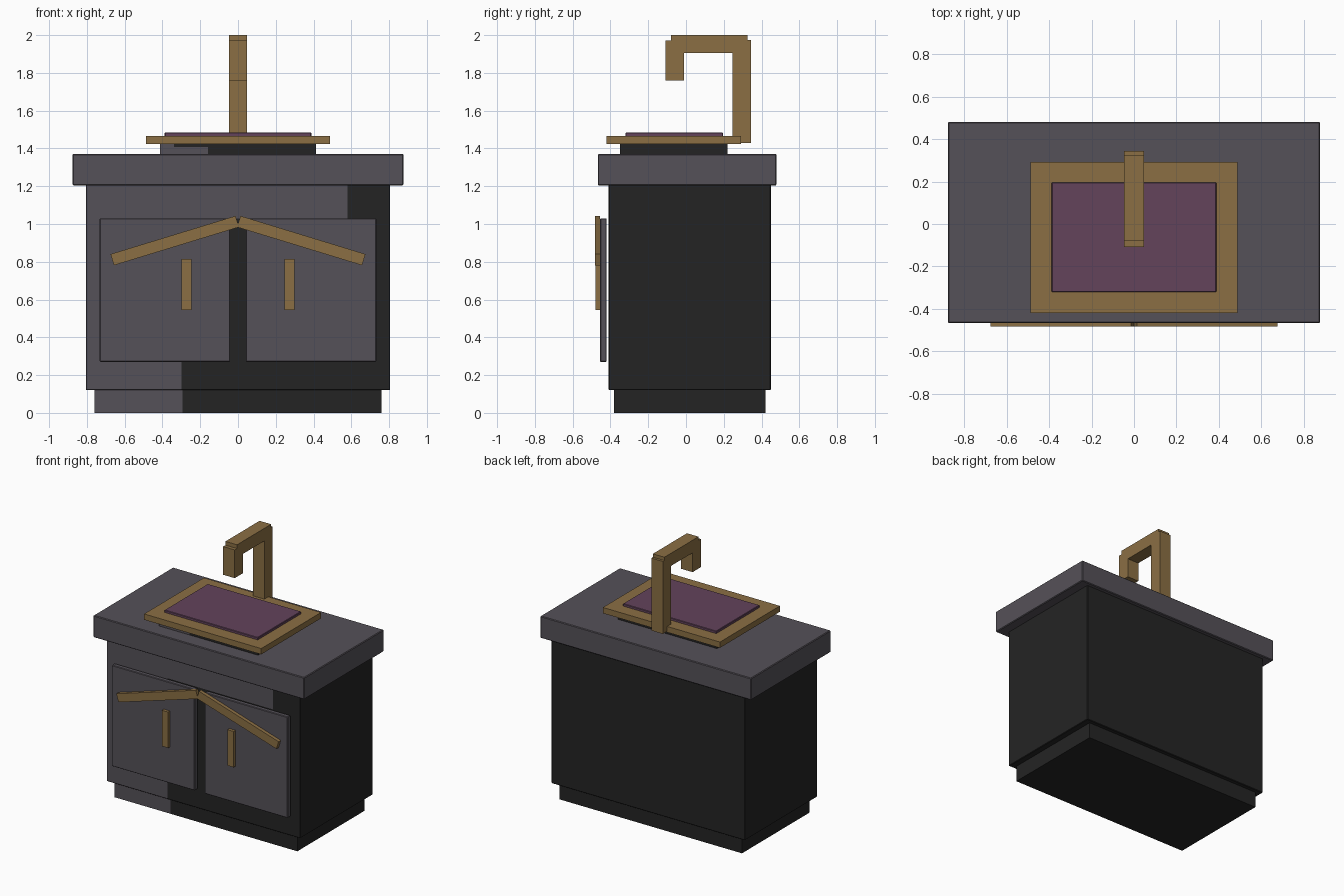
import bpy, bmesh, math
from mathutils import Vector, Matrix

if "Cube" in bpy.data.objects:
    bpy.data.objects.remove(bpy.data.objects["Cube"])


def srgb(r, g, b):
    f = lambda c: c / 12.92 if c <= 0.04045 else ((c + 0.055) / 1.055) ** 2.4
    return (f(r / 255), f(g / 255), f(b / 255), 1.0)


def material(name, rgb):
    m = bpy.data.materials.new(name)
    m.diffuse_color = srgb(*rgb)
    m.use_nodes = True
    m.node_tree.nodes["Principled BSDF"].inputs["Base Color"].default_value = m.diffuse_color
    return m


grey = material("slate_grey", (85, 81, 88))
black = material("charcoal_black", (36, 36, 36))
brass = material("brass", (139, 111, 68))
purple = material("plum", (99, 67, 91))


def box(name, lo, hi, mats, cuts=(), rule=None, bevel=0.0, matrix=None):
    """Box from two corners; cuts are (axis, value) planes, rule picks the material of a face."""
    lo, hi = Vector(lo), Vector(hi)
    bm = bmesh.new()
    bmesh.ops.create_cube(bm, size=1)
    for v in bm.verts:
        v.co = (lo + hi) / 2 + Vector(a * b for a, b in zip(v.co, hi - lo))
    for axis, value in cuts:
        co, no = Vector((0, 0, 0)), Vector((0, 0, 0))
        co[axis], no[axis] = value, 1
        bmesh.ops.bisect_plane(bm, geom=bm.verts[:] + bm.edges[:] + bm.faces[:],
                               plane_co=co, plane_no=no)
    bm.normal_update()
    if rule:
        for f in bm.faces:
            f.material_index = rule(f.calc_center_median(), f.normal)
    if matrix:
        bm.transform(matrix)
    mesh = bpy.data.meshes.new(name)
    bm.to_mesh(mesh)
    bm.free()
    for m in mats:
        mesh.materials.append(m)
    ob = bpy.data.objects.new(name, mesh)
    bpy.context.collection.objects.link(ob)
    if bevel:
        mod = ob.modifiers.new("edge", 'BEVEL')
        mod.width, mod.segments = bevel, 1
        mod.limit_method = 'ANGLE'
    return ob


def front_grey(test):
    return lambda c, n: 1 if n.y < -0.5 and test(c) else 0


# cabinet: black, with grey areas on the front
box("plinth", (-0.76, -0.38, 0), (0.76, 0.42, 0.13), [black, grey],
    [(0, -0.295)], front_grey(lambda c: c.x < -0.295))
box("cabinet_body", (-0.805, -0.41, 0.12), (0.805, 0.45, 1.21), [black, grey],
    [(0, -0.3), (0, 0.58), (2, 0.27), (2, 1.03)],
    front_grey(lambda c: c.x < -0.3 or (c.z > 1.03 and c.x < 0.58)), bevel=0.004)
box("countertop", (-0.877, -0.467, 1.205), (0.877, 0.48, 1.37), [grey], bevel=0.005)

# doors and handles on both sides
slope = math.radians(17)
for s, side in ((-1, "left"), (1, "right")):
    x0, x1 = sorted((s * 0.042, s * 0.732))
    box(side + "_door", (x0, -0.455, 0.27), (x1, -0.42, 1.03), [grey], bevel=0.004)
    x0, x1 = sorted((s * 0.247, s * 0.298))
    box(side + "_handle", (x0, -0.478, 0.545), (x1, -0.453, 0.815), [brass])
    place = Matrix.Translation((s * 0.335, 0, 0.912)) @ Matrix.Rotation(s * slope, 4, 'Y')
    box(side + "_slanted_bar", (-0.346, -0.482, -0.031), (0.346, -0.455, 0.031),
        [brass], matrix=place)

# basin: neck, rim and inset
box("basin_neck", (-0.412, -0.35, 1.36), (0.412, 0.22, 1.43), [black, grey],
    [(0, -0.16), (2, 1.408), (0, -0.34)],
    front_grey(lambda c: c.x < -0.34 or (c.x < -0.16 and c.z < 1.408)))
box("basin_rim", (-0.487, -0.42, 1.423), (0.487, 0.292, 1.467), [brass])
box("basin_inset", (-0.388, -0.32, 1.46), (0.388, 0.195, 1.485), [purple], bevel=0.003)

# tap
box("tap_post", (-0.048, 0.245, 1.43), (0.048, 0.343, 1.975), [brass])
box("tap_arm", (-0.048, -0.08, 1.905), (0.048, 0.325, 2.0), [brass])
box("tap_spout", (-0.048, -0.108, 1.76), (0.048, -0.01, 1.972), [brass])
